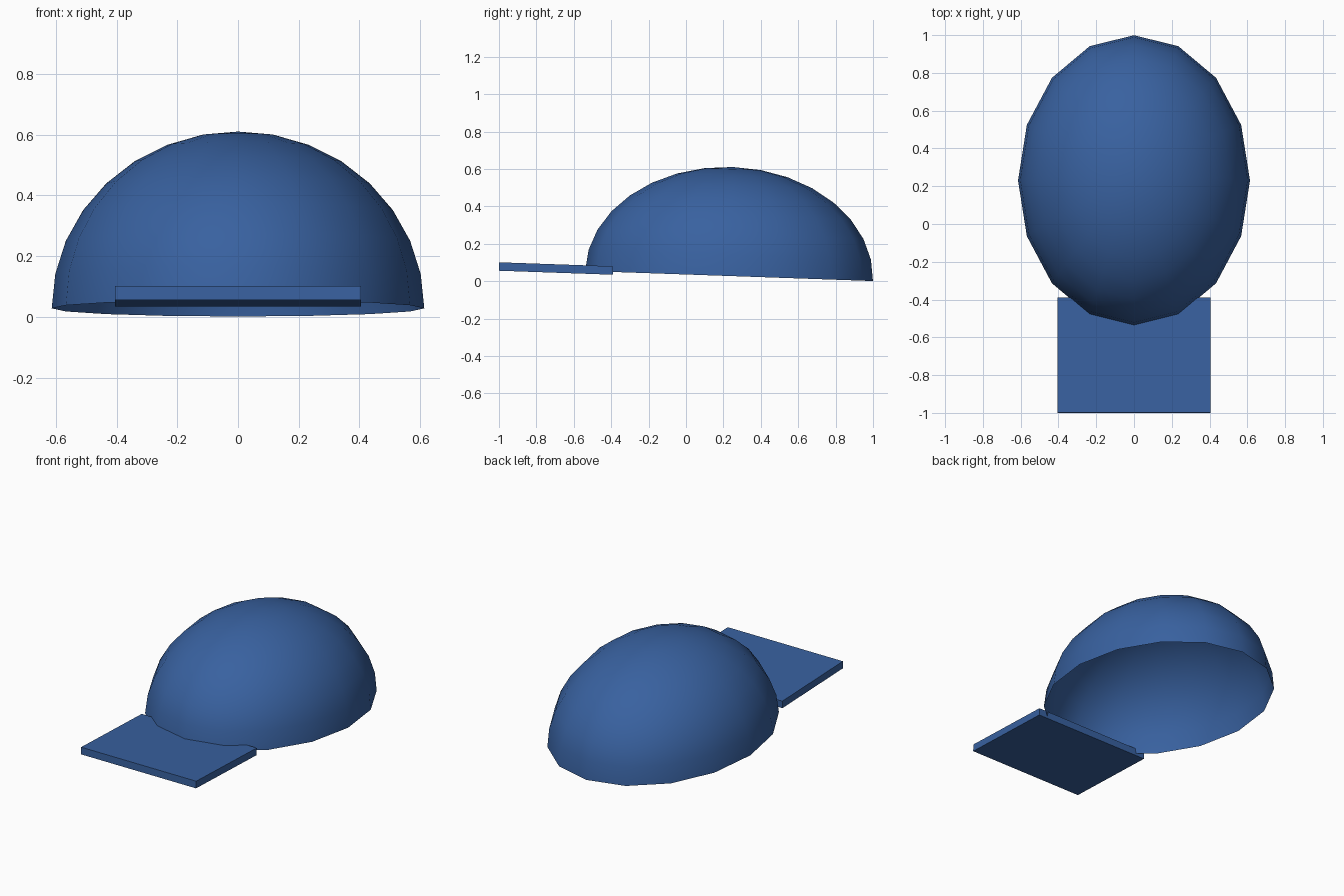
import bpy, bmesh, math

if "Cube" in bpy.data.objects:
    bpy.data.objects.remove(bpy.data.objects["Cube"])

TILT = math.radians(-2)

blue = bpy.data.materials.new("blue_cloth")
blue.diffuse_color = (0.04, 0.12, 0.35, 1)
blue.use_nodes = True
blue.node_tree.nodes["Principled BSDF"].inputs["Base Color"].default_value = blue.diffuse_color


def add_part(name, bm, location, smooth):
    mesh = bpy.data.meshes.new(name)
    for f in bm.faces:
        f.smooth = smooth
    bm.to_mesh(mesh)
    bm.free()
    mesh.materials.append(blue)
    ob = bpy.data.objects.new(name, mesh)
    ob.location = location
    ob.rotation_euler.x = TILT
    bpy.context.collection.objects.link(ob)
    return ob


# Crown: open upper half of a stretched sphere
bm = bmesh.new()
bmesh.ops.create_uvsphere(bm, u_segments=16, v_segments=16, radius=1)
lower = [v for v in bm.verts if v.co.z < -0.01]
bmesh.ops.delete(bm, geom=lower, context='VERTS')
bmesh.ops.scale(bm, vec=(0.614, 0.77, 0.583), verts=bm.verts)
add_part("crown", bm, (0, 0.23, 0.028), True)

# Brim: flat slab reaching slightly inside the crown
bm = bmesh.new()
bmesh.ops.create_cube(bm, size=1)
bmesh.ops.scale(bm, vec=(0.81, 0.61, 0.045), verts=bm.verts)
add_part("brim", bm, (0, -0.695, 0.068), False)
